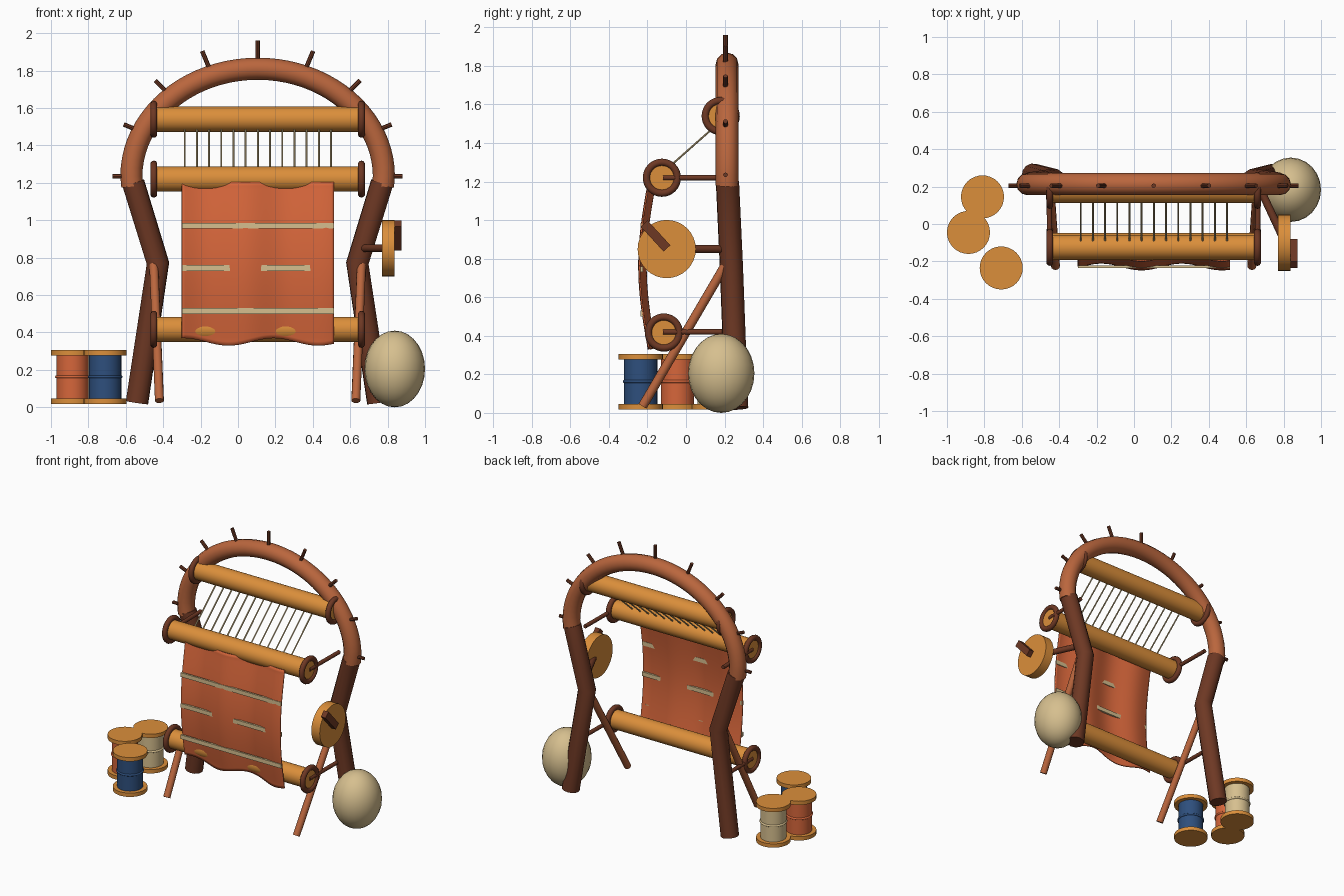
import bpy, bmesh, math
from mathutils import Vector

if "Cube" in bpy.data.objects:
    bpy.data.objects.remove(bpy.data.objects["Cube"])

CX = 0.105          # loom centre line


def material(name, r, g, b):
    m = bpy.data.materials.new(name)
    m.diffuse_color = [((c + 0.055) / 1.055) ** 2.4 for c in (r, g, b)] + [1]
    m.use_nodes = True
    m.node_tree.nodes["Principled BSDF"].inputs["Base Color"].default_value = m.diffuse_color
    return m


SIENNA = material("sienna wood", 0.73, 0.40, 0.24)
DARK = material("dark wood", 0.43, 0.22, 0.14)
GOLD = material("golden wood", 0.86, 0.56, 0.23)
CLOTH = material("rust cloth", 0.84, 0.40, 0.23)
CREAM = material("cream wool", 0.84, 0.75, 0.56)
BLUE = material("blue thread", 0.18, 0.31, 0.49)


def finish(ob, name, mat, angle=40):
    ob.name = name
    ob.data.materials.clear()
    ob.data.materials.append(mat)
    bpy.ops.object.select_all(action='DESELECT')
    ob.select_set(True)
    bpy.context.view_layer.objects.active = ob
    bpy.ops.object.shade_smooth_by_angle(angle=math.radians(angle))
    return ob


def rod(name, p, q, r, mat, sides=24):
    p, q = Vector(p), Vector(q)
    d = q - p
    bpy.ops.mesh.primitive_cylinder_add(
        vertices=sides, radius=r, depth=d.length, location=(p + q) / 2,
        rotation=d.to_track_quat('Z', 'Y').to_euler())
    return finish(bpy.context.object, name, mat)


def ring(name, loc, major, minor, mat, rot=(0, 0, 0)):
    bpy.ops.mesh.primitive_torus_add(location=loc, rotation=rot, major_radius=major,
                                     minor_radius=minor, major_segments=32, minor_segments=10)
    return finish(bpy.context.object, name, mat, 60)


def box(name, loc, size, mat, rot=(0, 0, 0)):
    bpy.ops.mesh.primitive_cube_add(size=1, location=loc, rotation=rot)
    ob = bpy.context.object
    ob.scale = size
    return finish(ob, name, mat)


def tube(name, pts, r, mat):
    cu = bpy.data.curves.new(name, 'CURVE')
    cu.dimensions = '3D'
    cu.bevel_depth, cu.bevel_resolution, cu.use_fill_caps = r, 4, True
    sp = cu.splines.new('POLY')
    sp.points.add(len(pts) - 1)
    for pt, co in zip(sp.points, pts):
        pt.co = (*co, 1)
    ob = bpy.data.objects.new(name, cu)
    bpy.context.collection.objects.link(ob)
    bpy.context.view_layer.objects.active = ob
    bpy.ops.object.select_all(action='DESELECT')
    ob.select_set(True)
    bpy.ops.object.convert(target='MESH')
    return finish(bpy.context.object, name, mat)


# bent arch
N = 40
arc = [(CX + 0.675 * math.cos(math.pi * i / N), 0.213,
        1.235 + 0.575 * math.sin(math.pi * i / N)) for i in range(N + 1)]
tube("arch", [(CX + 0.67, 0.213, 1.18)] + arc + [(CX - 0.67, 0.213, 1.18)], 0.059, SIENNA)

# pegs radiating from the arch
for i in range(9):
    a = math.pi * i / 8
    d = Vector((math.cos(a), 0, math.sin(a)))
    tip = Vector((CX + 0.775 * d.x, 0.205, 1.235 + 0.725 * d.z))
    rod("arch_peg", tip - d * 0.15, tip, 0.012, DARK, 8)

# legs, props and roller brackets on both sides
for s in (-1, 1):
    tube("leg", [(CX + s * 0.665, 0.215, 1.2), (CX + s * 0.533, 0.235, 0.77),
                 (CX + s * 0.645, 0.263, 0.025)], 0.061, DARK)
    rod("prop", (CX + s * 0.555, 0.20, 0.76), (CX + s * 0.525, -0.225, 0.035), 0.024, SIENNA, 12)
    for z in (1.22, 0.42):
        rod("bracket", (CX + s * 0.555, -0.12, z), (CX + s * 0.56, 0.22, z), 0.014, DARK, 12)

# rollers with ring ends
for y, z in ((0.18, 1.54), (-0.125, 1.22), (-0.115, 0.417)):
    rod("roller", (CX - 0.56, y, z), (CX + 0.56, y, z), 0.067, GOLD, 32)
    for s in (-1, 1):
        ring("roller_ring", (CX + s * 0.555, y, z), 0.08, 0.019, DARK, (0, math.pi / 2, 0))

# warp threads
for i in range(13):
    x = -0.285 + i * 0.0652
    rod("warp_thread", (x, 0.16, 1.495), (x, -0.10, 1.265), 0.005, CREAM, 8)

# rippled cloth
bm = bmesh.new()
NX, NZ = 56, 40
grid = []
for j in range(NZ + 1):
    row = []
    for i in range(NX + 1):
        x = -0.30 + 0.813 * i / NX
        bottom = 0.35 - 0.02 * math.cos(2 * math.pi * (x + 0.05) / 0.48)
        z = bottom + (1.205 - bottom) * j / NZ
        y = (-0.178 - 0.048 * math.sin(math.pi * max(0, min(1, (z - 0.34) / 0.85)))
             - 0.018 * math.cos(2 * math.pi * (x - 0.04) / 0.43))
        row.append(bm.verts.new((x, y, z)))
    grid.append(row)
for j in range(NZ):
    for i in range(NX):
        bm.faces.new((grid[j][i], grid[j][i + 1], grid[j + 1][i + 1], grid[j + 1][i]))
me = bpy.data.meshes.new("cloth")
bm.to_mesh(me)
bm.free()
cloth = bpy.data.objects.new("cloth", me)
bpy.context.collection.objects.link(cloth)
finish(cloth, "cloth", CLOTH)
sol = cloth.modifiers.new("thickness", 'SOLIDIFY')
sol.thickness, sol.offset = 0.008, 0

# woven stripes, flat bars showing through the ripples
for z in (0.97, 0.745, 0.515):
    box("cloth_stripe", (0.1065, -0.229, z), (0.813, 0.014, 0.03), CREAM)

# crank wheel with axle and handle
rod("crank_axle", (0.66, 0.22, 0.85), (0.79, -0.06, 0.85), 0.021, DARK, 12)
rod("crank_wheel", (0.77, -0.10, 0.85), (0.838, -0.10, 0.85), 0.151, GOLD, 32)
box("crank_handle", (0.855, -0.158, 0.918), (0.038, 0.048, 0.175), DARK,
    (math.atan2(0.115, 0.125), 0, 0))

# wool ball
bpy.ops.mesh.primitive_uv_sphere_add(segments=24, ring_count=14, radius=1, location=(0.838, 0.183, 0.205))
ball = bpy.context.object
ball.scale = (0.162, 0.172, 0.205)
finish(ball, "wool_ball", CREAM)

# thread spools
for x, y, mat in ((-0.81, 0.145, CREAM), (-0.885, -0.045, CLOTH), (-0.71, -0.235, BLUE)):
    rod("spool_thread", (x, y, 0.03), (x, y, 0.29), 0.086, mat, 32)
    ring("spool_thread_ridge", (x, y, 0.163), 0.085, 0.008, mat)
    for z in (0.018, 0.278):
        rod("spool_flange", (x, y, z), (x, y, z + 0.028), 0.115, GOLD, 32)
